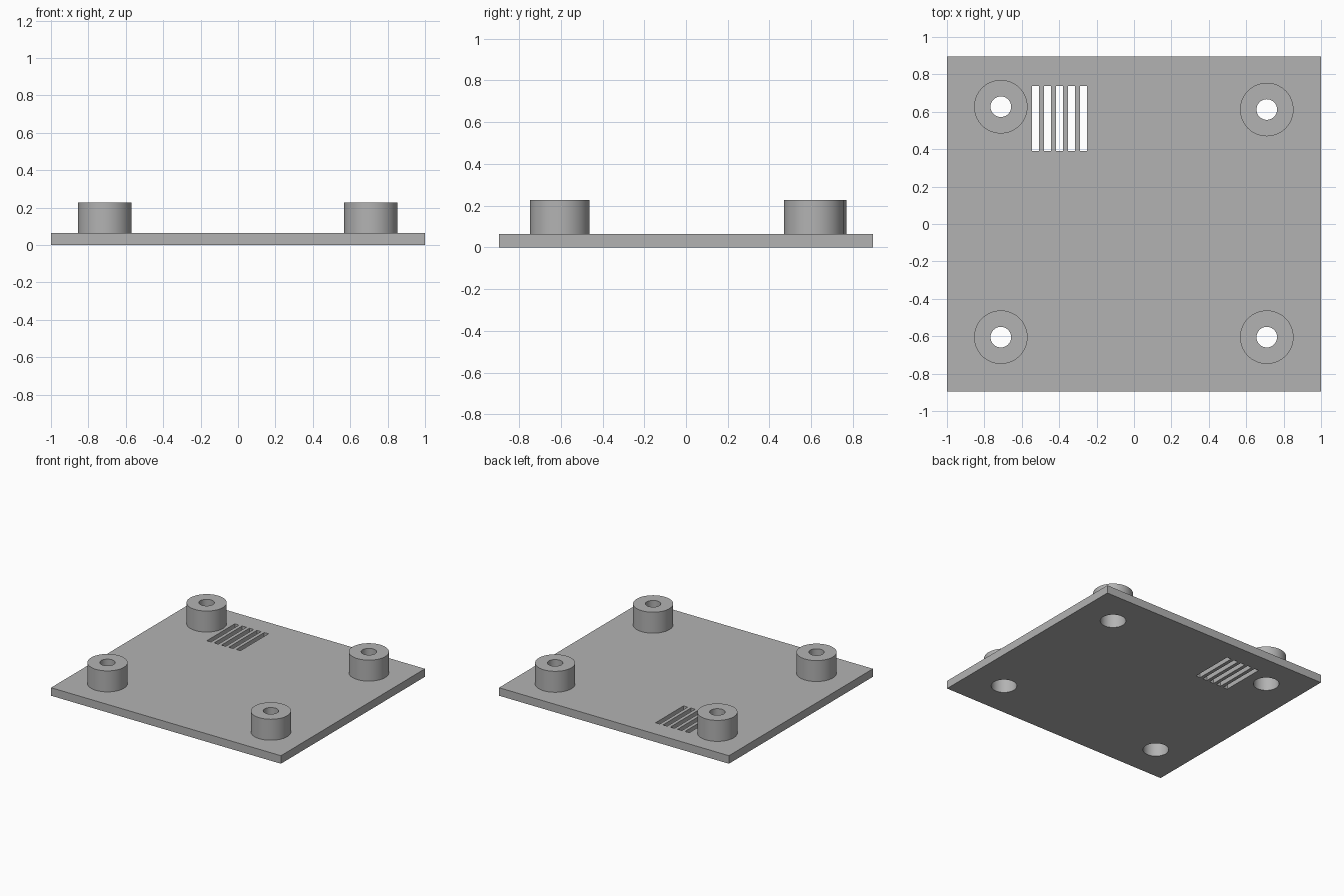
import bpy

if "Cube" in bpy.data.objects:
    bpy.data.objects.remove(bpy.data.objects["Cube"], do_unlink=True)

PLATE_TOP, BOSS_TOP, RECESS_TOP = 0.063, 0.228, 0.16
BOSS_R, HOLE_R, RECESS_R = 0.143, 0.055, 0.092

grey = bpy.data.materials.new("plain grey")
grey.use_nodes = True
colour = (0.45, 0.45, 0.45, 1)
grey.diffuse_color = colour
grey.node_tree.nodes["Principled BSDF"].inputs["Base Color"].default_value = colour


def box(name, x, y, z0, z1, width, depth):
    bpy.ops.mesh.primitive_cube_add(size=1, location=(x, y, (z0 + z1) / 2))
    ob = bpy.context.object
    ob.name = name
    ob.scale = (width, depth, z1 - z0)
    bpy.ops.object.transform_apply(location=True, rotation=False, scale=True)
    return ob


def cylinder(name, x, y, z0, z1, radius):
    bpy.ops.mesh.primitive_cylinder_add(vertices=64, radius=radius, depth=z1 - z0,
                                        location=(x, y, (z0 + z1) / 2))
    ob = bpy.context.object
    ob.name = name
    return ob


def combine(target, tool, operation):
    """Apply a boolean and discard the tool object."""
    mod = target.modifiers.new(operation.lower(), "BOOLEAN")
    mod.object = tool
    mod.operation = operation
    mod.solver = "EXACT"
    bpy.context.view_layer.objects.active = target
    bpy.ops.object.modifier_apply(modifier=mod.name)
    bpy.data.objects.remove(tool, do_unlink=True)


# Flat base plate
plate = box("mounting_plate", 0, 0, 0, PLATE_TOP, 2, 1.79)

# Corner bosses, each with a through hole and a wider recess from below
for x, y in [(-0.712, 0.627), (0.71, 0.612), (-0.712, -0.605), (0.71, -0.605)]:
    combine(plate, cylinder("boss", x, y, 0.02, BOSS_TOP, BOSS_R), "UNION")
    combine(plate, cylinder("screw_hole", x, y, -0.1, 0.4, HOLE_R), "DIFFERENCE")
    combine(plate, cylinder("screw_recess", x, y, -0.1, RECESS_TOP, RECESS_R), "DIFFERENCE")

# Row of vent slots
for i in range(5):
    slot = box("vent_slot", -0.527 + i * 0.064, 0.565, -0.1, 0.2, 0.037, 0.348)
    combine(plate, slot, "DIFFERENCE")

# Colour and shading
plate.data.materials.clear()
plate.data.materials.append(grey)
for poly in plate.data.polygons:
    poly.material_index = 0
bpy.ops.object.select_all(action="DESELECT")
plate.select_set(True)
bpy.context.view_layer.objects.active = plate
bpy.ops.object.shade_smooth_by_angle()
